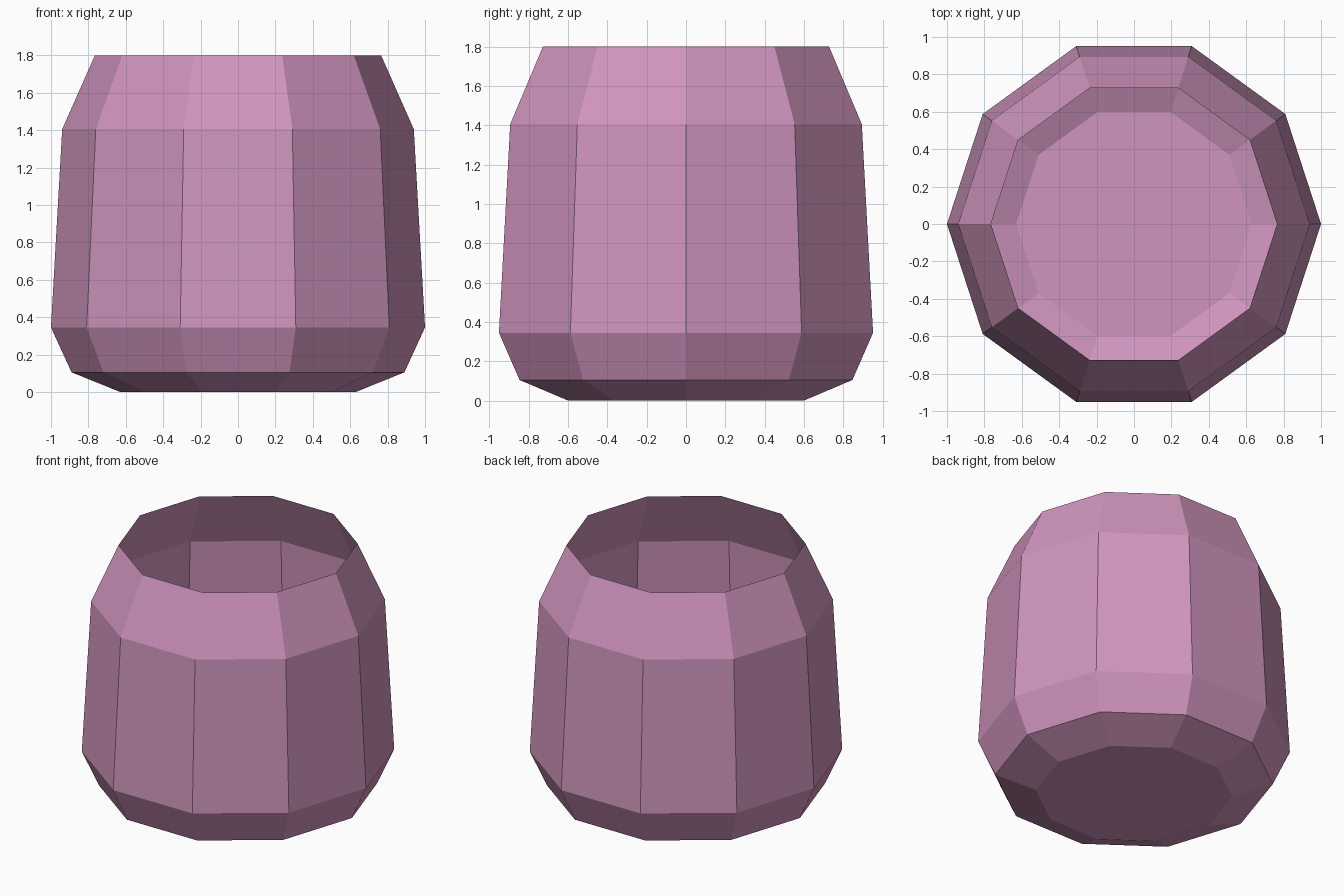
import bpy, bmesh, math

cube = bpy.data.objects.get("Cube")
if cube:
    bpy.data.objects.remove(cube, do_unlink=True)

SIDES = 10
# Radius and height of each ring, from the base up to the open rim
PROFILE = [(0.63, 0), (0.89, 0.105), (1.0, 0.345), (0.94, 1.405), (0.765, 1.8)]

# Pink clay
pink = bpy.data.materials.new("pink")
pink.use_nodes = True
colour = (0.63, 0.30, 0.51, 1)
pink.diffuse_color = colour
shader = pink.node_tree.nodes["Principled BSDF"]
shader.inputs["Base Color"].default_value = colour
shader.inputs["Roughness"].default_value = 0.8

# Thin open pot: stacked rings joined by flat panels, with a closed base
bm = bmesh.new()
rings = []
for radius, height in PROFILE:
    angles = [math.tau * i / SIDES for i in range(SIDES)]
    rings.append([bm.verts.new((radius * math.cos(a), radius * math.sin(a), height))
                  for a in angles])
for low, high in zip(rings, rings[1:]):
    for i in range(SIDES):
        j = (i + 1) % SIDES
        bm.faces.new((low[i], low[j], high[j], high[i]))
bm.faces.new(rings[0][::-1])

mesh = bpy.data.meshes.new("pot")
bm.to_mesh(mesh)
bm.free()
mesh.materials.append(pink)
pot = bpy.data.objects.new("pot", mesh)
bpy.context.collection.objects.link(pot)
